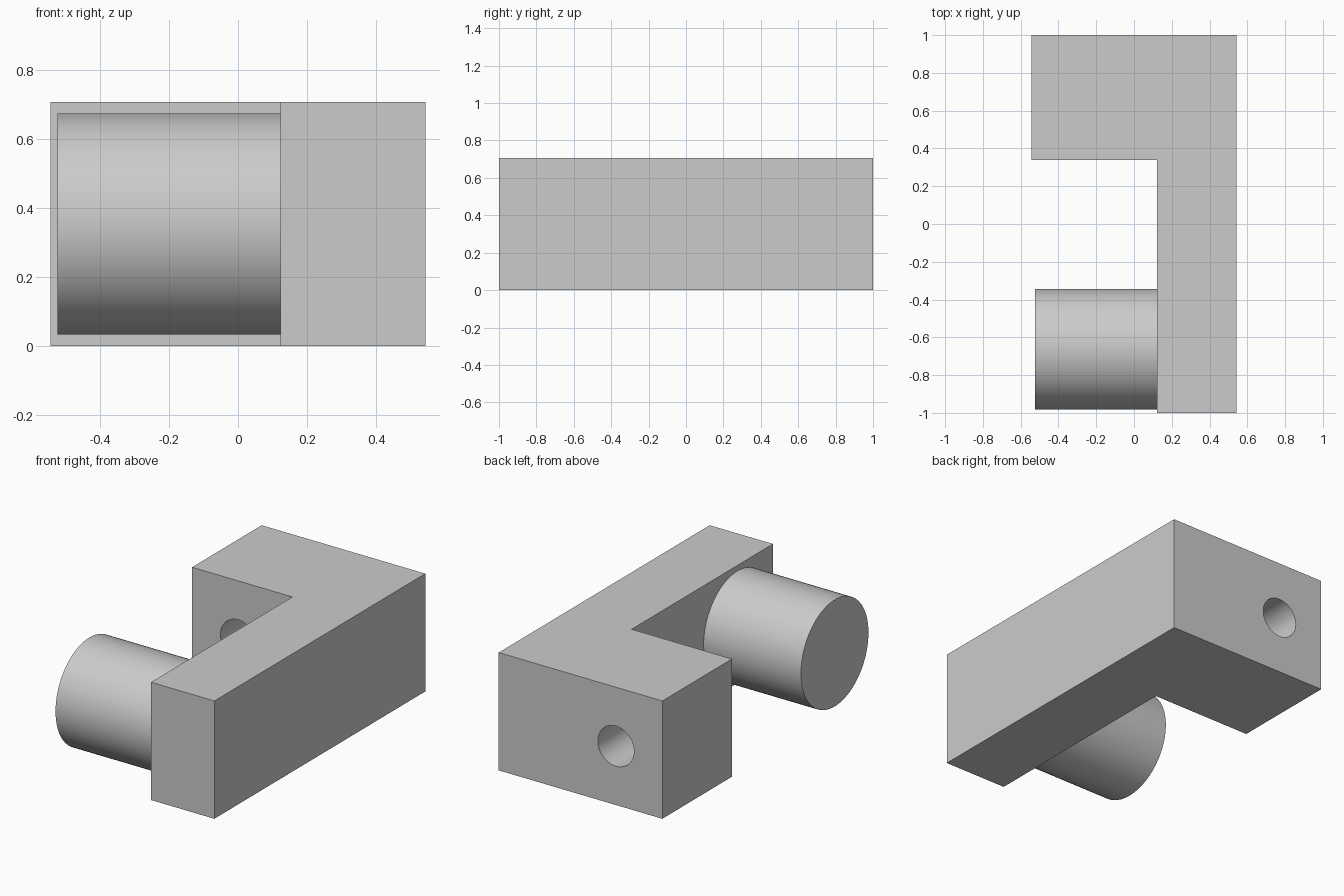
import bpy, bmesh
from math import radians
from mathutils import Matrix

if "Cube" in bpy.data.objects:
    bpy.data.objects.remove(bpy.data.objects["Cube"], do_unlink=True)

HEIGHT = 0.707
MID = HEIGHT / 2

# Single plain grey
grey = bpy.data.materials.new("plain_grey")
grey.use_nodes = True
colour = (0.6, 0.6, 0.6, 1)
grey.diffuse_color = colour
grey.node_tree.nodes["Principled BSDF"].inputs["Base Color"].default_value = colour


def add_object(name, bm):
    bmesh.ops.recalc_face_normals(bm, faces=bm.faces)
    mesh = bpy.data.meshes.new(name)
    bm.to_mesh(mesh)
    bm.free()
    mesh.materials.append(grey)
    obj = bpy.data.objects.new(name, mesh)
    bpy.context.collection.objects.link(obj)
    return obj


def cylinder(name, centre, radius, length, axis):
    bm = bmesh.new()
    turn = Matrix.Rotation(radians(90), 4, axis)
    bmesh.ops.create_cone(bm, cap_ends=True, segments=96, radius1=radius,
                          radius2=radius, depth=length,
                          matrix=Matrix.Translation(centre) @ turn)
    return add_object(name, bm)


def smooth(obj):
    bpy.ops.object.select_all(action="DESELECT")
    obj.select_set(True)
    bpy.context.view_layer.objects.active = obj
    bpy.ops.object.shade_smooth_by_angle(angle=radians(30))


# L-shaped bracket, extruded upwards from its plan
plan = [(0.543, -1), (0.543, 1), (-0.543, 1), (-0.543, 0.34), (0.123, 0.34), (0.123, -1)]
bm = bmesh.new()
base = bm.faces.new([bm.verts.new((x, y, 0)) for x, y in plan])
top = bmesh.ops.extrude_face_region(bm, geom=[base])["geom"]
bmesh.ops.translate(bm, vec=(0, 0, HEIGHT),
                    verts=[v for v in top if isinstance(v, bmesh.types.BMVert)])
bracket = add_object("bracket", bm)

# Bore through the short arm
cutter = cylinder("bore_cutter", (-0.235, 0.67, MID), 0.12, 0.9, "X")
cutter.hide_render = True
bore = bracket.modifiers.new("bore", "BOOLEAN")
bore.operation = "DIFFERENCE"
bore.solver = "EXACT"
bore.object = cutter
bpy.context.view_layer.objects.active = bracket
bpy.ops.object.modifier_apply(modifier=bore.name)
bpy.data.objects.remove(cutter, do_unlink=True)
smooth(bracket)

# Round peg on the inner side of the long arm
peg = cylinder("peg", (-0.2, -0.663, MID), 0.32, 0.646, "Y")
smooth(peg)
